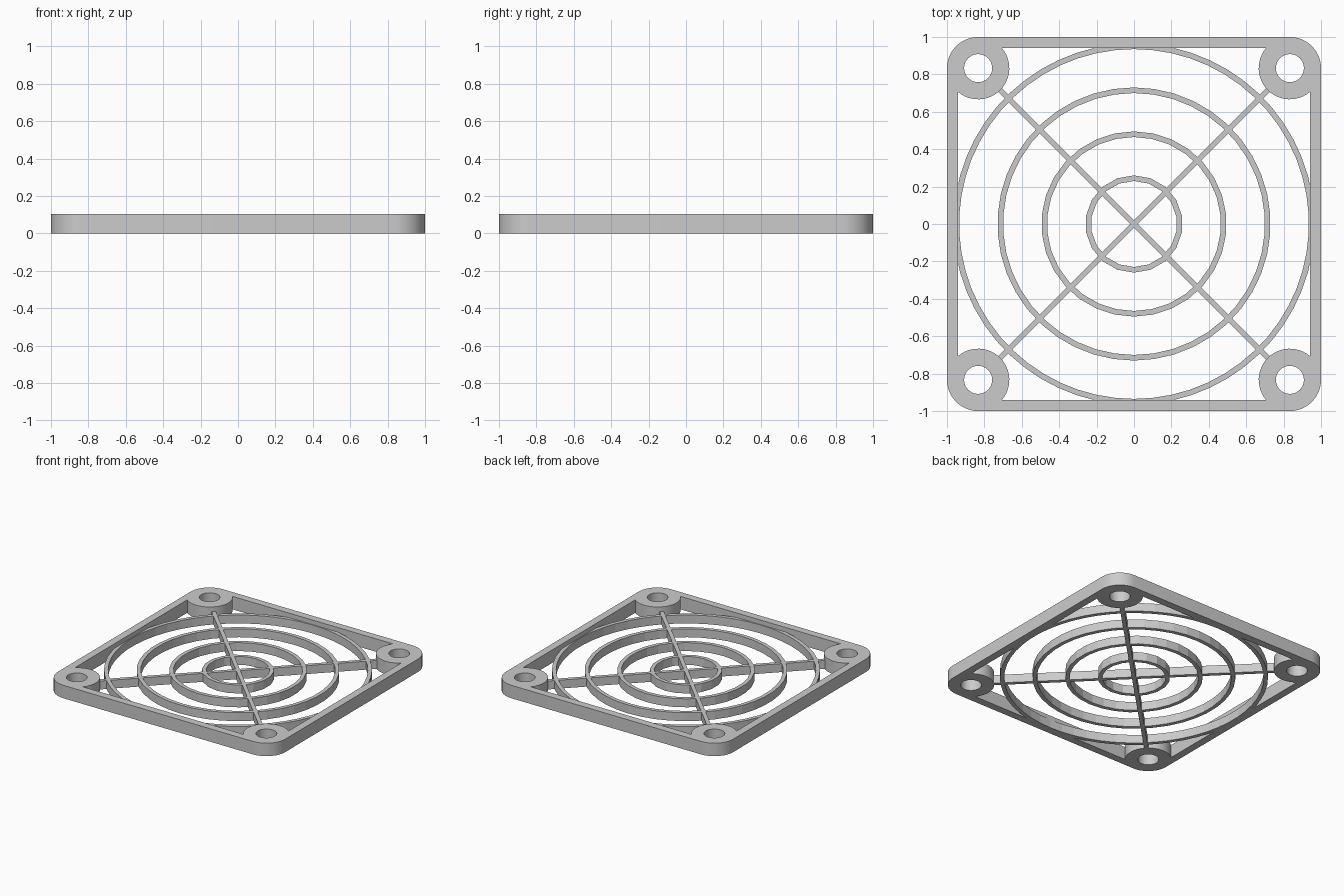
import bpy
from math import radians, pi, sin, cos, asin, degrees
from mathutils import Matrix, Vector

cube = bpy.data.objects.get("Cube")
if cube:
    bpy.data.objects.remove(cube, do_unlink=True)

HEIGHT = 0.103       # frame and screw bosses
GRILLE_H = 0.067     # rings and spokes
PITCH = 5 / 6        # screw hole offset from the centre
BOSS_R = 1 / 6       # boss radius, same as the corner rounding
HOLE_R = 0.075
INNER = 0.94         # half width of the opening
BAR = 0.03           # width of rings and spokes

grey = bpy.data.materials.new("light grey plastic")
grey.use_nodes = True
colour = (0.6, 0.6, 0.6, 1)
grey.diffuse_color = colour
grey.node_tree.nodes["Principled BSDF"].inputs["Base Color"].default_value = colour


def arc(centre, radius, start, end, steps):
    """Points from start to end angle in degrees, both included."""
    angles = [radians(start + (end - start) * i / steps) for i in range(steps + 1)]
    return [Vector((centre[0] + radius * cos(a), centre[1] + radius * sin(a))) for a in angles]


def circle(centre, radius, sides):
    return arc(centre, radius, 90, 450, sides)[:-1]


def four_fold(points, direction=1):
    """Repeat points at each quarter turn to make one closed loop."""
    return [Matrix.Rotation(direction * k * pi / 2, 2) @ p for k in range(4) for p in points]


def plate(name, loops, height, smooth=False):
    """Extrude closed outlines (holes included) up from the ground."""
    curve = bpy.data.curves.new(name, "CURVE")
    curve.dimensions = "2D"
    curve.fill_mode = "BOTH"
    curve.extrude = height / 2
    for loop in loops:
        spline = curve.splines.new("POLY")
        spline.points.add(len(loop) - 1)
        for point, co in zip(spline.points, loop):
            point.co = (co.x, co.y, 0, 1)
        spline.use_cyclic_u = True
    obj = bpy.data.objects.new(name, curve)
    obj.location.z = height / 2
    bpy.context.collection.objects.link(obj)
    bpy.ops.object.select_all(action="DESELECT")
    obj.select_set(True)
    bpy.context.view_layer.objects.active = obj
    bpy.ops.object.convert(target="MESH")
    obj = bpy.context.object
    obj.data.materials.clear()
    obj.data.materials.append(grey)
    if smooth:
        bpy.ops.object.shade_smooth_by_angle(angle=radians(30))
    else:
        bpy.ops.object.shade_flat()
    return obj


# Square frame with rounded corners, round bosses and screw holes
corner = (PITCH, PITCH)
outline = four_fold(arc(corner, BOSS_R, 0, 90, 12))
meet = degrees(asin((INNER - PITCH) / BOSS_R))
opening = four_fold(arc(corner, BOSS_R, 180 - meet, 270 + meet, 24), -1)
holes = [circle((x, y), HOLE_R, 32) for x in (-PITCH, PITCH) for y in (-PITCH, PITCH)]
plate("frame", [outline, opening] + holes, HEIGHT, smooth=True)

# Concentric guard rings
rings = {"inner_ring": (0.26, 18), "second_ring": (0.495, 30),
         "third_ring": (0.73, 42), "outer_ring": (0.965, 58)}
for name, (radius, sides) in rings.items():
    plate(name, [circle((0, 0), radius, sides), circle((0, 0), radius - BAR, sides)], GRILLE_H)

# Diagonal cross of spokes ending inside the bosses
half, reach = BAR / 2, 1.05
arm = [Vector((half, -half)), Vector((reach, -half)), Vector((reach, half))]
turn = Matrix.Rotation(pi / 4, 2)
plate("spokes", [[turn @ p for p in four_fold(arm)]], GRILLE_H)
